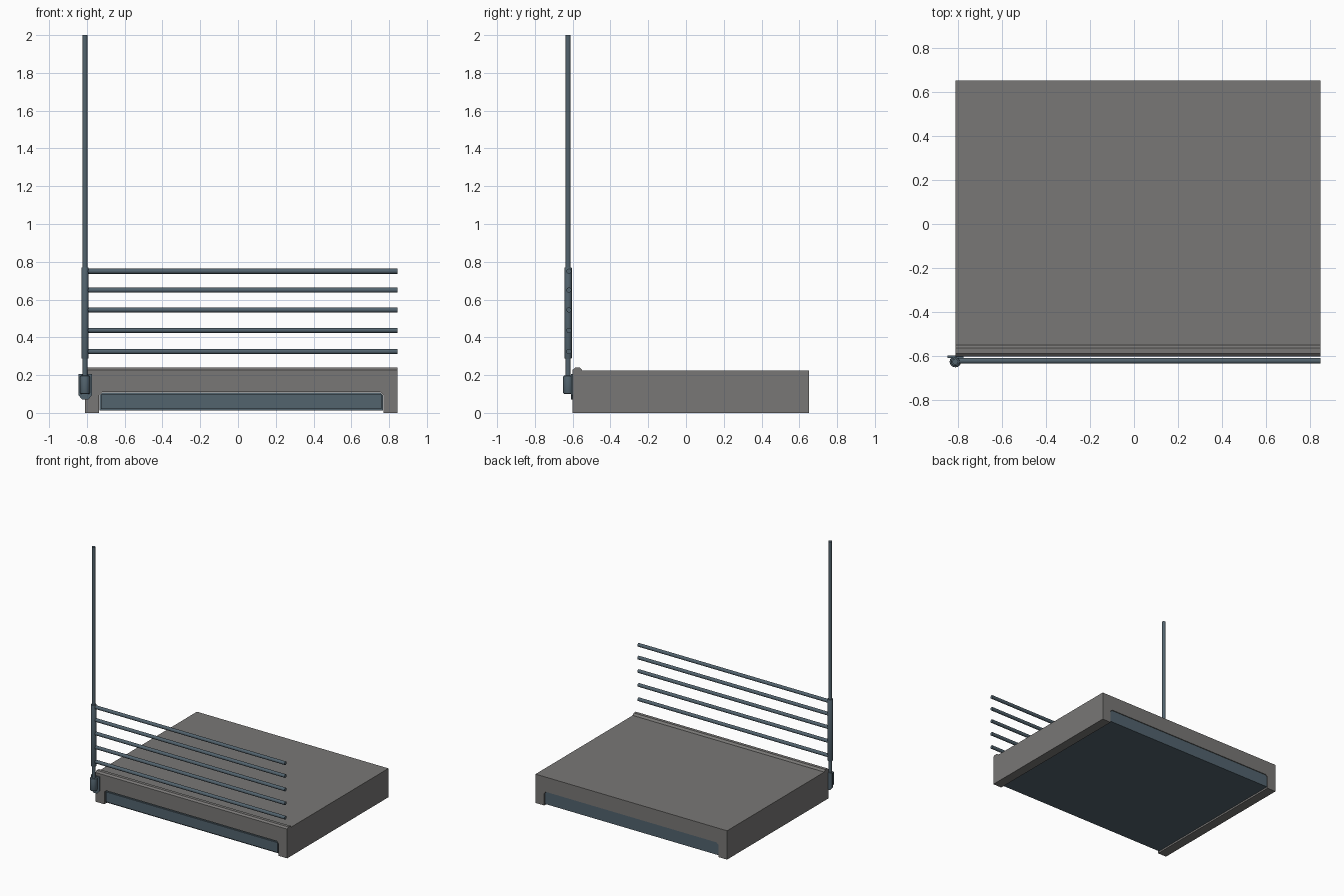
import bpy, bmesh, math
from mathutils import Vector

if "Cube" in bpy.data.objects:
    bpy.data.objects.remove(bpy.data.objects["Cube"])


def material(name, rgb):
    m = bpy.data.materials.new(name)
    m.diffuse_color = (*rgb, 1)
    m.use_nodes = True
    m.node_tree.nodes["Principled BSDF"].inputs["Base Color"].default_value = m.diffuse_color
    return m


GREY = material("concrete grey", (0.19, 0.185, 0.18))
STEEL = material("blue steel", (0.085, 0.125, 0.155))


def finish(name, bm, mat):
    bmesh.ops.recalc_face_normals(bm, faces=bm.faces)
    me = bpy.data.meshes.new(name)
    bm.to_mesh(me)
    bm.free()
    me.materials.append(mat)
    ob = bpy.data.objects.new(name, me)
    bpy.context.collection.objects.link(ob)
    return ob


def extrude(name, points, vec, mat):
    """Extrude a closed planar outline along vec."""
    bm = bmesh.new()
    face = bm.faces.new([bm.verts.new(p) for p in points])
    res = bmesh.ops.extrude_face_region(bm, geom=[face])
    verts = [g for g in res["geom"] if isinstance(g, bmesh.types.BMVert)]
    bmesh.ops.translate(bm, verts=verts, vec=vec)
    bm.faces.ensure_lookup_table()
    return finish(name, bm, mat)


def tube(name, a, b, r, mat, bevel=0.0, sides=16):
    a, b = Vector(a), Vector(b)
    d = b - a
    bm = bmesh.new()
    bmesh.ops.create_cone(bm, cap_ends=True, segments=sides, radius1=r,
                          radius2=r, depth=d.length)
    if bevel:
        rim = [e for e in bm.edges if abs(e.verts[0].co.z - e.verts[1].co.z) < 1e-5]
        bmesh.ops.bevel(bm, geom=rim, offset=bevel, segments=2, affect='EDGES', profile=0.5)
    rot = Vector((0, 0, 1)).rotation_difference(d).to_matrix()
    bmesh.ops.rotate(bm, verts=bm.verts, matrix=rot)
    bmesh.ops.translate(bm, verts=bm.verts, vec=(a + b) / 2)
    ob = finish(name, bm, mat)
    for p in ob.data.polygons:
        p.use_smooth = True
    bpy.context.view_layer.objects.active = ob
    ob.select_set(True)
    bpy.ops.object.shade_smooth_by_angle(angle=math.radians(35))
    ob.select_set(False)
    return ob


# slab: an upside-down channel running front to back
L, R, FRONT, BACK, TOP = -0.81, 0.845, -0.60, 0.65, 0.225
outline = [(L, 0), (-0.735, 0), (-0.735, 0.095), (-0.72, 0.11), (0.755, 0.11),
           (0.77, 0.095), (0.77, 0), (R, 0), (R, TOP), (L, TOP)]
extrude("slab", [(x, FRONT, z) for x, z in outline], (0, BACK - FRONT, 0), GREY)

# raised kerb along the front edge
kerb = [(-0.60, 0.22), (-0.60, 0.228), (-0.587, 0.24), (-0.562, 0.24),
        (-0.55, 0.228), (-0.548, 0.22)]
extrude("front_kerb", [(L, y, z) for y, z in kerb], (R - L, 0, 0), GREY)

# steel deck filling the channel
deck = [(-0.733, 0.012), (0.768, 0.012), (0.768, 0.094), (0.754, 0.108),
        (-0.719, 0.108), (-0.733, 0.094)]
extrude("steel_deck", [(x, FRONT + 0.012, z) for x, z in deck],
        (0, BACK - FRONT - 0.016, 0), STEEL)
# front plate of the deck, leaving a narrow groove around it
extrude("deck_front_plate", [(-0.725, FRONT + 0.004, 0.02), (0.76, FRONT + 0.004, 0.02),
                             (0.76, FRONT + 0.004, 0.098), (-0.725, FRONT + 0.004, 0.098)],
        (0, 0.01, 0), STEEL)

# post with sleeve and socket
PX, PY = -0.81, -0.624
tube("post", (PX, PY, 0.11), (PX, PY, 2.0), 0.0135, STEEL)
tube("post_sleeve", (PX, PY, 0.287), (PX, PY, 0.77), 0.0195, STEEL, 0.004)
tube("post_socket", (PX, PY, 0.10), (PX, PY, 0.197), 0.026, STEEL, 0.006)

# mounting plate with clipped lower corners
plate = [(-0.845, 0.205), (-0.845, 0.095), (-0.825, 0.07), (-0.793, 0.07),
         (-0.772, 0.095), (-0.772, 0.205)]
extrude("mounting_plate", [(x, -0.608, z) for x, z in plate], (0, 0.012, 0), STEEL)

# horizontal guard rails
for i, z in enumerate((0.325, 0.437, 0.545, 0.65, 0.75)):
    tube(f"guard_rail_{i + 1}", (PX, -0.62, z), (R, -0.62, z), 0.0135, STEEL)
